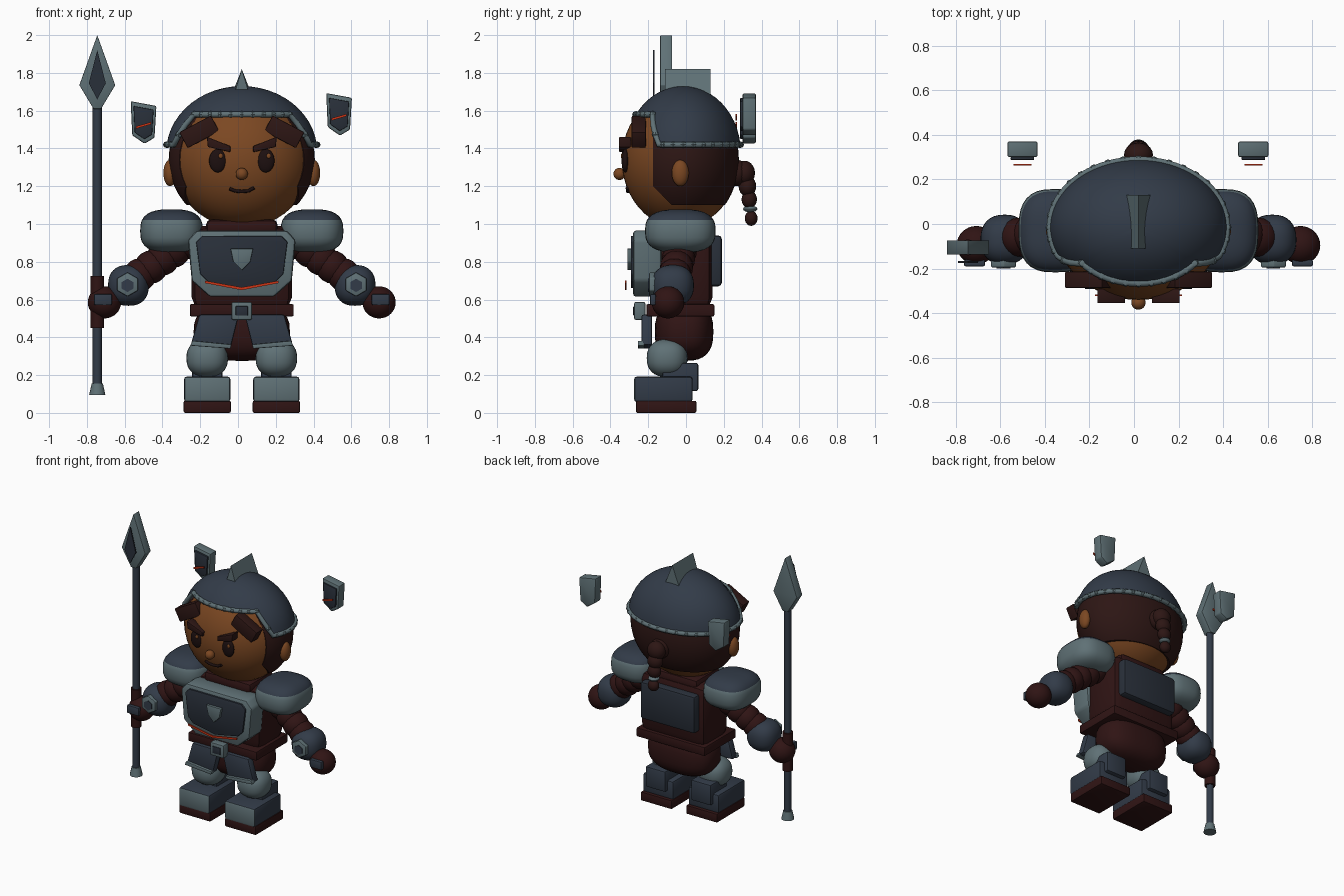
import bpy, bmesh, math
from mathutils import Matrix, Vector

if "Cube" in bpy.data.objects:
    bpy.data.objects.remove(bpy.data.objects["Cube"])

CX = 0.02      # centre line of the figure
parts = []


def material(name, r, g, b):
    m = bpy.data.materials.new(name)
    m.use_nodes = True
    m.diffuse_color = (r, g, b, 1)
    m.node_tree.nodes["Principled BSDF"].inputs["Base Color"].default_value = (r, g, b, 1)
    return m


SLATE = material("slate armour", 0.032, 0.044, 0.065)
DARK = material("dark slate", 0.022, 0.029, 0.042)
STEEL = material("steel trim", 0.115, 0.165, 0.18)
MAROON = material("dark maroon cloth", 0.029, 0.007, 0.007)
HAIR = material("dark hair", 0.026, 0.008, 0.007)
SKIN = material("skin", 0.2, 0.064, 0.016)
INK = material("eye black", 0.012, 0.005, 0.005)
RED = material("red glow", 0.6, 0.035, 0.008)


def finish(bm, name, mat, extra=None, rule=None):
    bmesh.ops.recalc_face_normals(bm, faces=bm.faces)
    if rule:
        bm.normal_update()
        for f in bm.faces:
            f.material_index = 1 if rule(f) else 0
    me = bpy.data.meshes.new(name)
    bm.to_mesh(me)
    bm.free()
    for m in (mat, extra):
        if m:
            me.materials.append(m)
    ob = bpy.data.objects.new(name, me)
    bpy.context.collection.objects.link(ob)
    parts.append(ob)
    return ob


def ball(name, loc, radii, mat, power=1, cuts=(), seg=32, **kw):
    """Ellipsoid; power below 1 makes it pillow-like; cuts are (point, normal)."""
    bm = bmesh.new()
    bmesh.ops.create_uvsphere(bm, u_segments=seg, v_segments=seg // 2, radius=1)
    for v in bm.verts:
        v.co = Vector([math.copysign(abs(c) ** power, c) * r + o
                       for c, r, o in zip(v.co, radii, loc)])
    for point, normal in cuts:
        geom = bm.verts[:] + bm.edges[:] + bm.faces[:]
        cut = bmesh.ops.bisect_plane(bm, geom=geom, plane_co=point, plane_no=normal,
                                     clear_outer=True)["geom_cut"]
        bmesh.ops.holes_fill(bm, edges=[e for e in cut if isinstance(e, bmesh.types.BMEdge)])
    return finish(bm, name, mat, **kw)


def bevel(bm, width):
    if width:
        bmesh.ops.bevel(bm, geom=bm.edges[:], offset=width, segments=2,
                        profile=0.5, affect="EDGES", clamp_overlap=True)


def box(name, loc, size, mat, bev=0.0, turn=0, taper=1, **kw):
    """Box, turned about y; taper scales the lower end."""
    bm = bmesh.new()
    bmesh.ops.create_cube(bm, size=1)
    for v in bm.verts:
        k = taper if v.co.z < 0 else 1
        v.co = Vector((v.co.x * size[0] * k, v.co.y * size[1] * k, v.co.z * size[2]))
    bevel(bm, bev)
    bm.transform(Matrix.Translation(loc) @ Matrix.Rotation(turn, 4, "Y"))
    return finish(bm, name, mat, **kw)


def plate(name, outline, origin, y0, y1, mat, bev=0.0, flip=1):
    """Flat outline of (x, z) points, extruded from y0 to y1."""
    bm = bmesh.new()
    vs = [bm.verts.new((origin[0] + flip * x, y0, origin[1] + z)) for x, z in outline]
    face = bm.faces.new(vs)
    new = bmesh.ops.extrude_face_region(bm, geom=[face])["geom"]
    bmesh.ops.translate(bm, vec=(0, y1 - y0, 0),
                        verts=[v for v in new if isinstance(v, bmesh.types.BMVert)])
    bevel(bm, bev)
    return finish(bm, name, mat)


def rod(name, x, y, z0, z1, r0, r1, mat):
    bm = bmesh.new()
    bmesh.ops.create_cone(bm, cap_ends=True, segments=16, radius1=r0, radius2=r1, depth=z1 - z0)
    bm.transform(Matrix.Translation((x, y, (z0 + z1) / 2)))
    return finish(bm, name, mat)


def tube(name, points, radius, mat, cyclic=False):
    cu = bpy.data.curves.new(name, "CURVE")
    cu.dimensions = "3D"
    cu.bevel_depth = radius
    cu.bevel_resolution = 2
    cu.use_fill_caps = True
    sp = cu.splines.new("POLY")
    sp.points.add(len(points) - 1)
    for p, co in zip(sp.points, points):
        p.co = (*co, 1)
    sp.use_cyclic_u = cyclic
    cu.materials.append(mat)
    bpy.context.collection.objects.link(bpy.data.objects.new(name, cu))


def scaled(outline, k, cz=0):
    return [(x * k, cz + (z - cz) * k) for x, z in outline]


# Head, hair and ears
HEAD, HR = (CX, -0.03, 1.34), (0.37, 0.31, 0.36)
ball("head", HEAD, HR, SKIN, seg=48)
ball("hair", (CX, -0.02, 1.34), (0.387, 0.30, 0.365), HAIR, seg=48,
     cuts=[((0, -0.175, 0), (0, -1, 0)), ((0, 0, 1.10), (0, 0, -1)),
           ((0, -0.175, 1.2), (0, -1, -1))])


def face_y(dx, z):
    return HEAD[1] - HR[1] * math.sqrt(1 - (dx / HR[0]) ** 2 - ((z - HEAD[2]) / HR[2]) ** 2)


for s, side in ((-1, "right"), (1, "left")):
    ball(side + "_ear", (CX + s * 0.38, -0.03, 1.27), (0.035, 0.045, 0.07), SKIN)
    ey = face_y(0.127, 1.335)
    ball(side + "_eye", (CX + s * 0.127, ey, 1.335), (0.046, 0.02, 0.062), INK)
    ball(side + "_eye_glint", (CX + s * 0.127 + 0.015, ey - 0.018, 1.36), (0.011, 0.006, 0.013), SKIN)
    plate(side + "_eyebrow", [(0.06, 1.38), (0.06, 1.412), (0.185, 1.462), (0.18, 1.408)],
          (CX, 0), -0.355, -0.29, HAIR, 0.005, s)
    box(side + "_temple_hair", (CX + s * 0.225, -0.25, 1.488), (0.19, 0.075, 0.095), HAIR,
        0.006, s * math.radians(28))
ball("nose", (CX, -0.352, 1.265), (0.032, 0.032, 0.032), SKIN)
tube("mouth", [(CX + x, face_y(x, z) - 0.004, z) for x, z in
               ((-0.065, 1.187), (-0.035, 1.175), (0, 1.172), (0.035, 1.175), (0.065, 1.192))],
     0.009, INK)

# Braid
for i, (y, z, r) in enumerate(((0.27, 1.27, 0.07), (0.31, 1.27, 0.065), (0.325, 1.2, 0.055),
                               (0.335, 1.13, 0.048), (0.345, 1.03, 0.04))):
    ball(f"braid_{i}", (CX, y, z), (r, r * 0.85, r), HAIR, seg=20)
ball("braid_tie", (CX, 0.34, 1.08), (0.038, 0.038, 0.018), STEEL, seg=20)

# Helmet dome with a raised front opening
N, ROWS = 72, 12
bm = bmesh.new()
rim, rings = [], []
for i in range(N):
    phi = 2 * math.pi * i / N
    off = math.degrees(min(phi, 2 * math.pi - phi))
    zb = 1.58 - 0.16 * min(1, max(0, (off - 50) / 15))
    low = math.asin((zb - 1.38) / 0.35)
    col = []
    for j in range(ROWS):
        t = low + (math.pi / 2 - low) * j / ROWS
        co = (CX + 0.40 * math.cos(t) * math.sin(phi),
              -0.015 - 0.305 * math.cos(t) * math.cos(phi), 1.38 + 0.35 * math.sin(t))
        col.append(bm.verts.new(co))
    rim.append(col[0].co.copy())
    rings.append(col)
top = bm.verts.new((CX, -0.015, 1.73))
for i in range(N):
    a, b = rings[i], rings[(i + 1) % N]
    for j in range(ROWS - 1):
        bm.faces.new((a[j], b[j], b[j + 1], a[j + 1]))
    bm.faces.new((a[-1], b[-1], top))
finish(bm, "helmet_dome", SLATE)
tube("helmet_rim", rim, 0.016, STEEL, True)
for i in range(0, N, 2):
    ball(f"rim_bead_{i}", rim[i], (0.02, 0.02, 0.018), STEEL, seg=8)

# Helmet crest, wider at the back
bm = bmesh.new()
ends = [[bm.verts.new((CX + x, y, z)) for x, z in ((-w, 1.68), (w, 1.68), (0, 1.82))]
        for y, w in ((-0.11, 0.042), (0.13, 0.055))]
for e in ends:
    bm.faces.new(e)
for k in range(3):
    m = (k + 1) % 3
    bm.faces.new((ends[0][k], ends[0][m], ends[1][m], ends[1][k]))
finish(bm, "helmet_crest", STEEL)

# Floating shield badges
badge = [(-0.068, 0.115), (0.068, 0.09), (0.058, -0.078), (0.005, -0.11), (-0.06, -0.065)]
for name, x, z in (("right", -0.5, 1.535), ("left", 0.535, 1.578)):
    plate(name + "_badge", badge, (x, z), 0.30, 0.37, STEEL, 0.008)
    plate(name + "_badge_inset", scaled(badge, 0.78), (x, z), 0.287, 0.302, DARK, 0.004)
    plate(name + "_badge_mark", [(-0.04, -0.03), (-0.04, -0.018), (0.04, 0.005), (0.04, -0.007)],
          (x, z), 0.262, 0.27, RED)

# Torso
box("torso", (CX, -0.01, 0.77), (0.53, 0.30, 0.44), MAROON, 0.06)
box("collar", (CX, -0.02, 0.98), (0.38, 0.28, 0.09), MAROON, 0.03)
ball("hips", (CX, -0.01, 0.43), (0.255, 0.155, 0.155), MAROON, 0.75)
box("belt", (CX, -0.03, 0.543), (0.55, 0.36, 0.065), MAROON, 0.008)
box("buckle", (CX, -0.245, 0.54), (0.11, 0.06, 0.095), STEEL, 0.01)
box("buckle_inset", (CX, -0.272, 0.54), (0.065, 0.015, 0.05), DARK, 0.004)
box("back_plate", (CX, 0.13, 0.805), (0.44, 0.12, 0.27), DARK, 0.02)

half = [(0, 0.615), (0.17, 0.615), (0.265, 0.70), (0.285, 0.915), (0.24, 0.965)]
chest = half[1:] + [(-x, z) for x, z in reversed(half[1:])]
plate("chest_frame", chest, (CX, 0), -0.28, -0.13, STEEL, 0.015)
inset = [(0, 0.66), (0.18, 0.695), (0.22, 0.735), (0.242, 0.905), (0.21, 0.937)]
inset += [(-x, z) for x, z in reversed(inset[1:])]
plate("chest_inset", inset, (CX, 0), -0.292, -0.27, DARK, 0.006)
plate("chest_emblem", [(-0.06, 0.87), (0.06, 0.87), (0.045, 0.80), (0, 0.755), (-0.045, 0.80)],
      (CX, 0), -0.31, -0.285, STEEL, 0.004)
plate("chest_glow", [(-0.195, 0.70), (0, 0.665), (0.195, 0.70), (0.195, 0.687), (0, 0.65),
                     (-0.195, 0.687)], (CX, 0), -0.323, -0.315, RED)

# Limbs and their armour, mirrored
tasset = [(0.015, 0.52), (0.225, 0.52), (0.27, 0.36), (0.06, 0.34)]
hem = [(0.06, 0.34), (0.055, 0.362), (0.262, 0.382), (0.272, 0.356)]
hexagon = [(0.064 * math.cos(a), 0.064 * math.sin(a))
           for a in (math.radians(30 + 60 * k) for k in range(6))]
for s, side in ((-1, "right"), (1, "left")):
    ball(side + "_shoulder", (CX + s * 0.372, -0.03, 0.963), (0.166, 0.187, 0.115), STEEL, 0.72,
         extra=SLATE, rule=lambda f: f.calc_center_median().z > 1.01)
    for k in range(5):
        t = k / 4
        ball(f"{side}_sleeve_{k}", (CX + s * (0.30 + 0.24 * t), -0.02 - 0.04 * t, 0.90 - 0.17 * t),
             (0.088, 0.088, 0.088), MAROON, seg=20)
    ball(side + "_forearm_guard", (CX + s * 0.60, -0.07, 0.675), (0.108, 0.112, 0.108), SLATE, 0.85)
    plate(side + "_wrist_plate", hexagon, (CX + s * 0.605, 0.68), -0.195, -0.16, STEEL, 0.006)
    plate(side + "_wrist_gem", scaled(hexagon, 0.55), (CX + s * 0.605, 0.675), -0.2, -0.19, SLATE)
    ball(side + "_hand", (CX + s * 0.727, -0.095, 0.585), (0.088, 0.086, 0.085), MAROON)
    box(side + "_knuckle_plate", (CX + s * 0.735, -0.175, 0.6), (0.095, 0.03, 0.06), SLATE, 0.008)
    plate(side + "_tasset", tasset, (CX, 0), -0.235, -0.18, SLATE, 0.01, s)
    plate(side + "_tasset_hem", hem, (CX, 0), -0.255, -0.22, STEEL, 0.004, s)
    lx = CX + s * 0.183
    ball(side + "_knee", (lx, -0.1, 0.29), (0.11, 0.108, 0.1), STEEL, 0.85)
    box(side + "_shin", (lx, -0.03, 0.19), (0.16, 0.19, 0.15), SLATE, 0.012)
    box(side + "_boot", (lx, -0.12, 0.125), (0.245, 0.31, 0.135), SLATE, 0.015,
        extra=STEEL, rule=lambda f: f.normal.y < -0.8)
    box(side + "_sole", (lx, -0.105, 0.032), (0.25, 0.32, 0.064), MAROON, 0.008)

# Spear in the right hand
SX, SY = -0.745, -0.105
rod("spear_shaft", SX, SY, 0.12, 1.66, 0.024, 0.024, SLATE)
rod("spear_grip", SX, SY, 0.45, 0.725, 0.036, 0.036, MAROON)
rod("spear_butt", SX, SY, 0.095, 0.155, 0.043, 0.03, STEEL)
blade = [(0, 2.0), (0.095, 1.735), (0.02, 1.61), (-0.02, 1.61), (-0.095, 1.735)]
plate("spear_head", blade, (SX, 0), -0.137, -0.073, STEEL, 0.003)
plate("spear_inset", [(0, 1.92), (0.045, 1.745), (0, 1.66), (-0.045, 1.745)],
      (SX, 0), -0.175, -0.166, DARK)

# Smooth shading with sharp creases
bpy.ops.object.select_all(action="DESELECT")
for ob in parts:
    ob.select_set(True)
bpy.context.view_layer.objects.active = parts[0]
bpy.ops.object.shade_smooth_by_angle(angle=math.radians(35))
